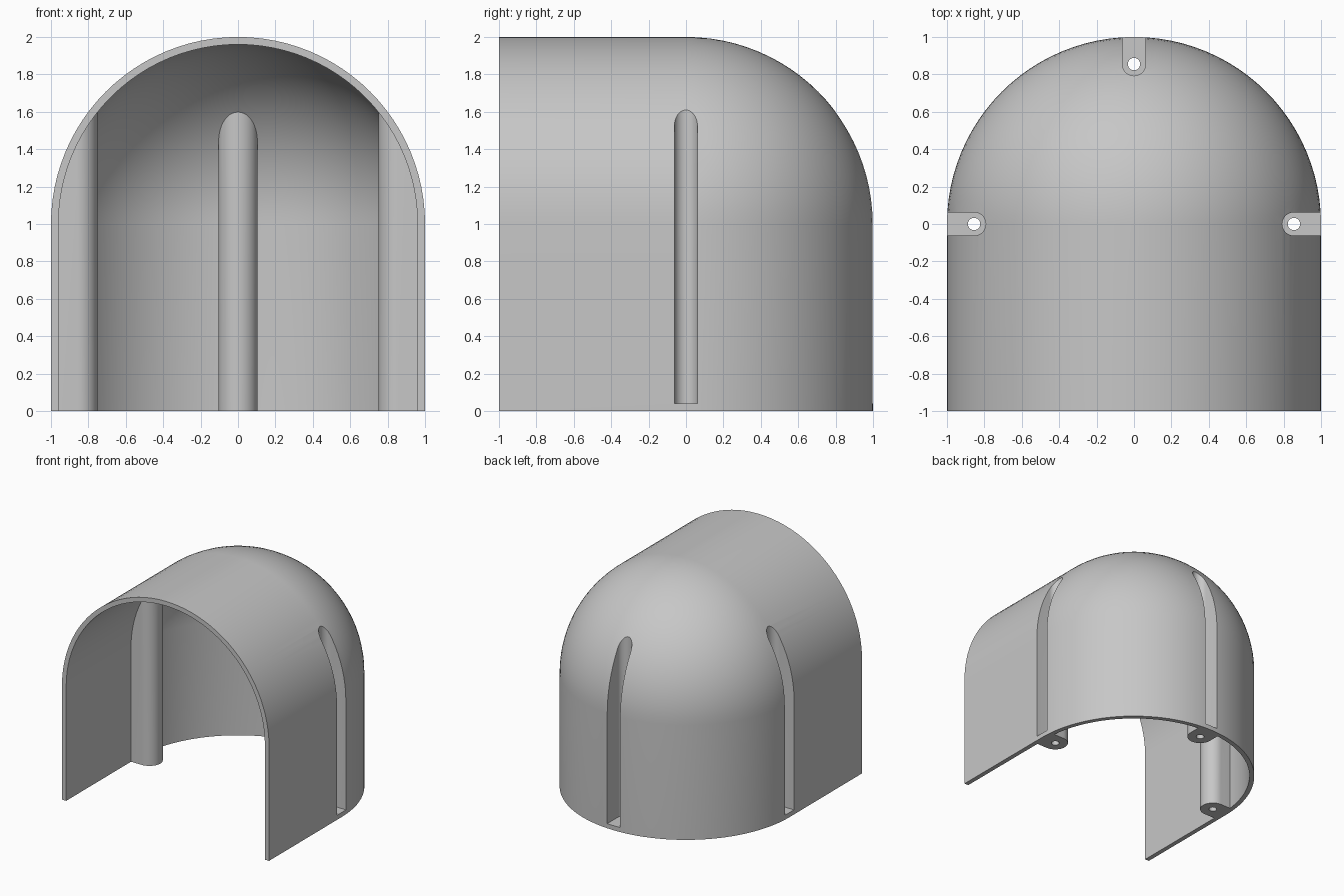
import bpy, bmesh
from math import sin, cos, pi, radians
from mathutils import Matrix

if "Cube" in bpy.data.objects:
    bpy.data.objects.remove(bpy.data.objects["Cube"], do_unlink=True)

grey = bpy.data.materials.new("light_grey")
grey.use_nodes = True
grey.diffuse_color = (0.57, 0.57, 0.57, 1)
grey.node_tree.nodes["Principled BSDF"].inputs["Base Color"].default_value = grey.diffuse_color

R_OUT, R_IN = 1.0, 0.96      # outer and inner radius of the hood
POST_C = 0.855               # distance of the screw posts from the axis
SEG = 48


def to_object(name, bm):
    bmesh.ops.recalc_face_normals(bm, faces=bm.faces)
    mesh = bpy.data.meshes.new(name)
    bm.to_mesh(mesh)
    bm.free()
    mesh.materials.append(grey)
    obj = bpy.data.objects.new(name, mesh)
    bpy.context.collection.objects.link(obj)
    return obj


def domed_solid(name, r, front, base):
    """Half-round dome on a wall, carried forward as an arched tunnel."""
    n = SEG // 2
    profile = [(r, base)] + [(r * cos(pi / 2 * i / n), 1 + r * sin(pi / 2 * i / n))
                             for i in range(n)] + [(0, 1 + r)]
    bm = bmesh.new()
    rows = []
    for x, z in profile:
        path = [(x, front)]
        path += [(x * cos(pi * j / SEG), x * sin(pi * j / SEG)) for j in range(SEG + 1)]
        path += [(-x, front)]
        rows.append([bm.verts.new((px, py, z)) for px, py in path])
    for a, b in zip(rows, rows[1:]):
        for j in range(len(a) - 1):
            bm.faces.new((a[j], a[j + 1], b[j + 1], b[j]))
    bm.faces.new(rows[0])
    bm.faces.new([row[0] for row in rows] + [row[-1] for row in reversed(rows[:-1])])
    bmesh.ops.remove_doubles(bm, verts=bm.verts, dist=1e-5)
    return to_object(name, bm)


def prism(bm, points, z0, z1, angle):
    """Upright prism from a plan outline, turned about the z axis."""
    face = bm.faces.new([bm.verts.new((x, y, z0)) for x, y in points])
    top = bmesh.ops.extrude_face_region(bm, geom=[face])["geom"]
    moved = [v for v in top if isinstance(v, bmesh.types.BMVert)]
    bmesh.ops.translate(bm, verts=moved, vec=(0, 0, z1 - z0))
    bmesh.ops.rotate(bm, verts=list(face.verts) + moved, cent=(0, 0, 0),
                     matrix=Matrix.Rotation(angle, 3, "Z"))


def three_prisms(name, points, z0, z1):
    bm = bmesh.new()
    for angle in (0, pi / 2, pi):
        prism(bm, points, z0, z1, angle)
    return to_object(name, bm)


def u_outline(w, outer):
    arc = [(POST_C + w * cos(a), w * sin(a))
           for a in (pi / 2 + pi * i / 20 for i in range(21))]
    return arc + [(outer, -w), (outer, w)]


def cut(target, tool):
    mod = target.modifiers.new("cut", "BOOLEAN")
    mod.operation = "DIFFERENCE"
    mod.solver = "EXACT"
    mod.object = tool
    bpy.ops.object.select_all(action="DESELECT")
    bpy.context.view_layer.objects.active = target
    target.select_set(True)
    bpy.ops.object.modifier_apply(modifier=mod.name)
    bpy.data.objects.remove(tool, do_unlink=True)


# Hood body, and the hollow space inside it with the posts left standing
hood = domed_solid("hood_shell", R_OUT, -1, 0)
hollow = domed_solid("hollow", R_IN, -1.2, -0.1)
cut(hollow, three_prisms("posts", u_outline(0.105, 1.08), -0.2, 2.2))
cut(hood, hollow)

# Screw slots open to the outside, with a thin floor and a screw hole
cut(hood, three_prisms("slots", u_outline(0.0625, 1.15), 0.04, 2.2))
circle = [(POST_C + 0.033 * cos(2 * pi * i / 24), 0.033 * sin(2 * pi * i / 24))
          for i in range(24)]
cut(hood, three_prisms("screw_holes", circle, -0.1, 0.1))

# Smooth curved walls with sharp edges
bpy.ops.object.select_all(action="DESELECT")
hood.select_set(True)
bpy.context.view_layer.objects.active = hood
bpy.ops.object.shade_smooth_by_angle(angle=radians(30))
